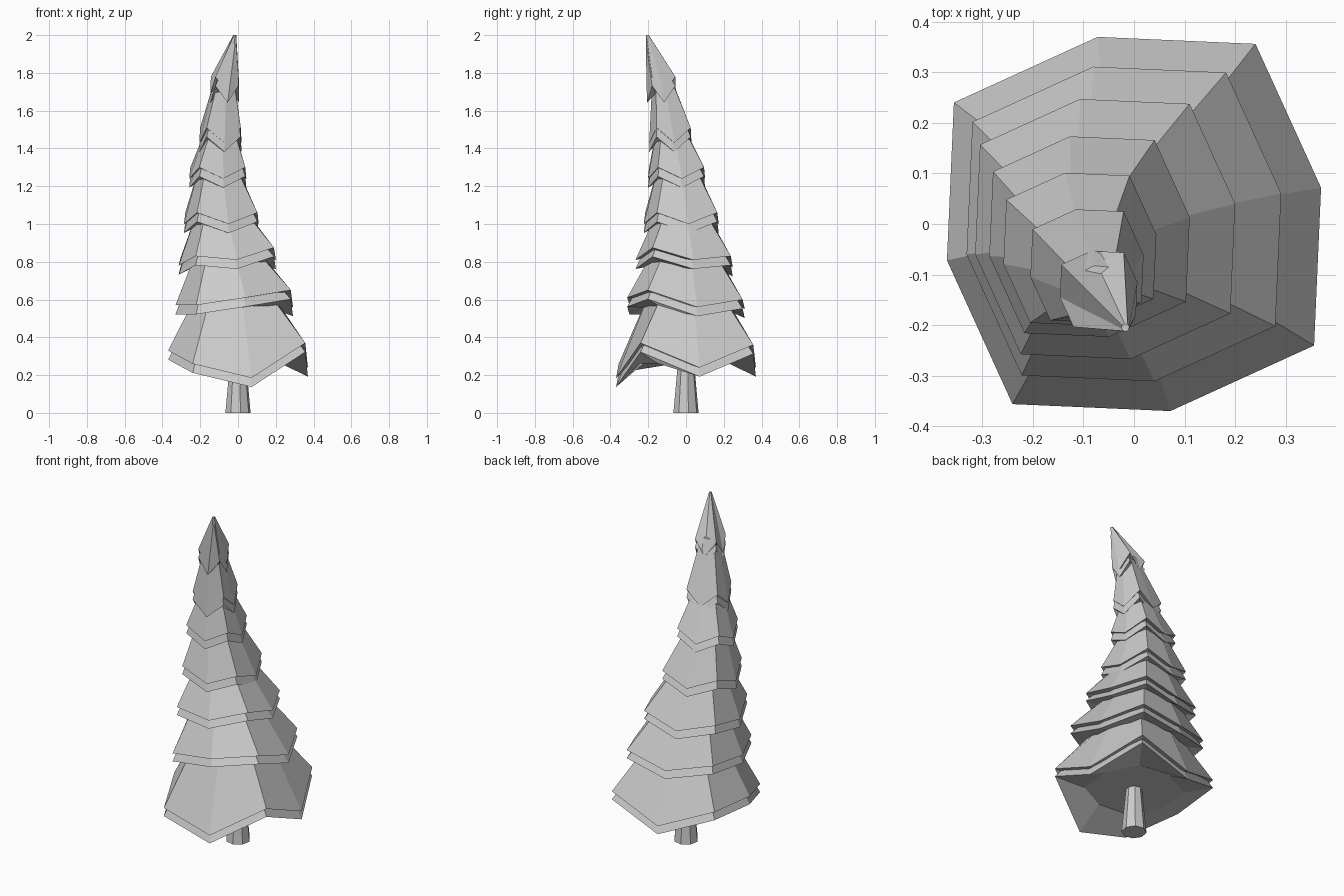
import bpy
import bmesh
from math import cos, sin, radians

SIDES = 8
PHASE = radians(11)
LAYER_GAP = 0.048

if "Cube" in bpy.data.objects:
    bpy.data.objects.remove(bpy.data.objects["Cube"])

# One plain grey for the whole tree
grey = bpy.data.materials.new("light_grey")
grey.use_nodes = True
colour = (0.6, 0.6, 0.6, 1)
grey.diffuse_color = colour
grey.node_tree.nodes["Principled BSDF"].inputs["Base Color"].default_value = colour


def ring(bm, centre, radius, heights, corner):
    """Eight-sided ring whose odd corners stick out further."""
    verts = []
    for k in range(SIDES):
        a = PHASE + radians(45) * k
        r = radius * (corner if k % 2 else 1)
        verts.append(bm.verts.new((centre[0] + r * cos(a), centre[1] + r * sin(a), heights[k])))
    return verts


def loft(name, rings):
    """Join (centre, radius, heights, corner) rings into a closed solid."""
    bm = bmesh.new()
    loops = [ring(bm, *r) for r in rings]
    for a, b in zip(loops, loops[1:]):
        for k in range(SIDES):
            n = (k + 1) % SIDES
            bm.faces.new((a[k], a[n], b[n], b[k]))
    bm.faces.new(loops[0][::-1])
    bm.faces.new(loops[-1])
    bmesh.ops.recalc_face_normals(bm, faces=bm.faces)
    mesh = bpy.data.meshes.new(name)
    bm.to_mesh(mesh)
    bm.free()
    mesh.materials.append(grey)
    obj = bpy.data.objects.new(name, mesh)
    bpy.context.collection.objects.link(obj)
    return obj


def flat(z):
    return [z] * SIDES


# Trunk
loft("trunk", [((0, 0), 0.068, flat(0), 1), ((0, 0), 0.045, flat(0.25), 1),
               ((0, 0), 0.04, flat(0.4), 1)])

# Branch tiers: centre, radius, heights of the upper layer's rim
tiers = [
    ((0, 0), 0.377, [0.24, 0.36, 0.24, 0.35, 0.33, 0.26, 0.185, 0.37]),
    ((-0.02, 0), 0.317, [0.56, 0.6, 0.55, 0.6, 0.57, 0.57, 0.61, 0.65]),
    ((-0.057, -0.01), 0.262, [0.81, 0.83, 0.77, 0.82, 0.78, 0.83, 0.81, 0.875]),
    ((-0.088, -0.025), 0.202, [1.0, 1.06] * 4),
    ((-0.107, -0.05), 0.154, [1.24, 1.3] * 4),
    ((-0.093, -0.083), 0.114, [1.43, 1.51] * 4),
    ((-0.07, -0.13), 0.078, [1.69, 1.78] * 4),
]
TIP = (-0.017, -0.205)

# Each tier is two matching skirts, one just below the other
for i, (centre, radius, rim) in enumerate(tiers):
    mean = sum(rim) / SIDES
    if i + 1 < len(tiers):
        top_centre, r, z = tiers[i + 1]
        top_radius, top_z, corner = r * 0.62, sum(z) / SIDES + 0.05, 1.1
    else:
        top_centre, top_radius, top_z, corner = TIP, 0.008, 2, 1
    for layer, drop in (("upper", 0), ("lower", LAYER_GAP)):
        loft(f"branch_tier_{i + 1}_{layer}", [
            (centre, radius * 0.65, flat(mean + 0.05 * radius - drop), 1.1),
            (centre, radius, [z - drop for z in rim], 1.14),
            (top_centre, top_radius, flat(top_z - drop), corner)])
